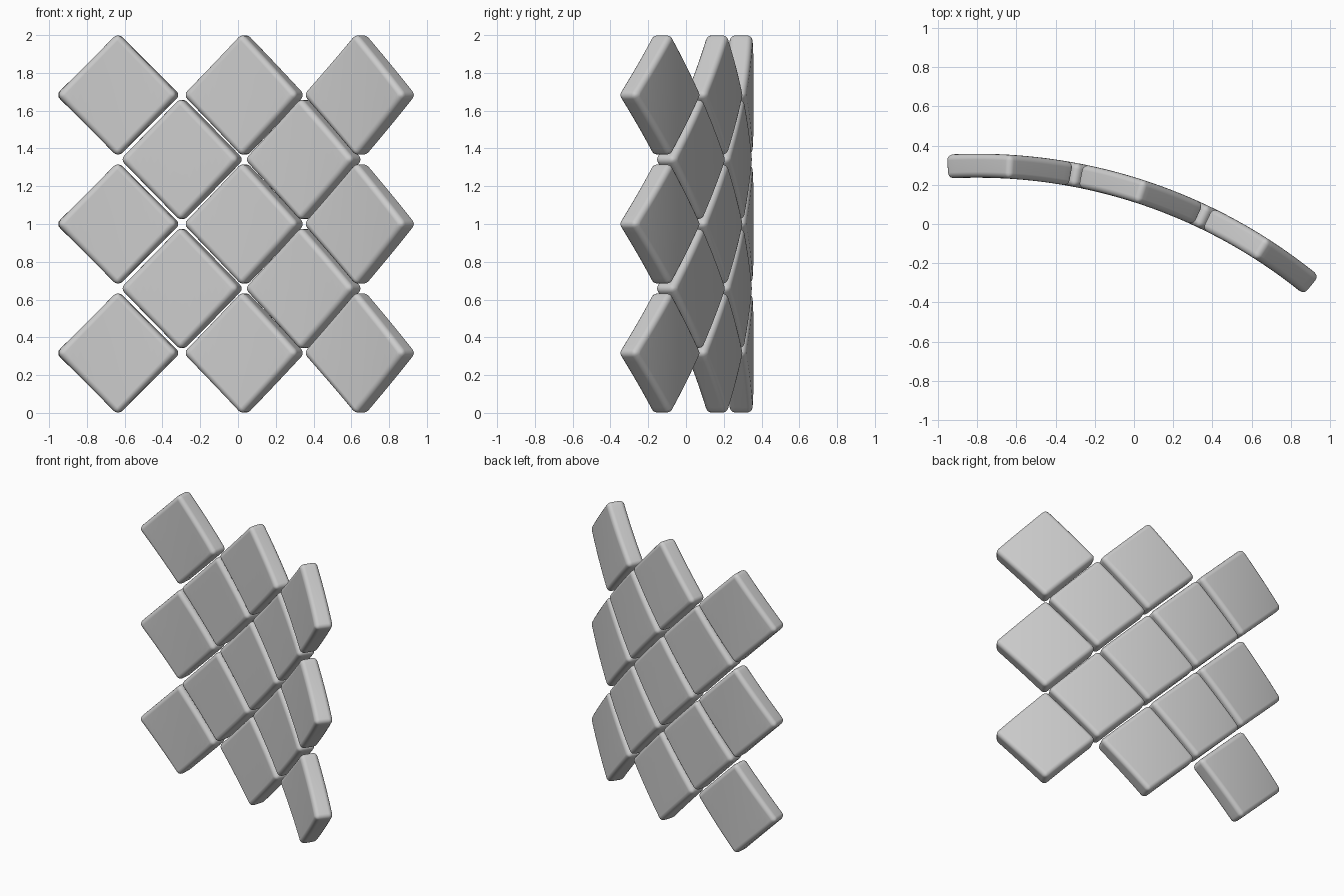
import bpy, bmesh
from math import sin, cos, sqrt, radians
from mathutils import Matrix, Vector

if "Cube" in bpy.data.objects:
    bpy.data.objects.remove(bpy.data.objects["Cube"])

STEP = 0.3415              # half pitch of the diamond lattice
SIDE, THICK, ROUND = 0.463, 0.122, 0.03
R, CX, CY = 2.69, -0.80, -2.393   # bend arc: mid radius and axis position


def curved_tile(name, s, z):
    """Rounded square tile turned on its corner and bent around the arc."""
    bm = bmesh.new()
    bmesh.ops.create_cube(bm, size=1)
    bmesh.ops.scale(bm, vec=(SIDE, THICK, SIDE), verts=bm.verts)
    bmesh.ops.bevel(bm, geom=bm.edges[:], offset=ROUND, segments=4,
                    profile=0.5, affect='EDGES', clamp_overlap=True)
    bmesh.ops.rotate(bm, cent=(0, 0, 0), verts=bm.verts,
                     matrix=Matrix.Rotation(radians(45), 3, 'Y'))
    # upright slices so the tile can follow the bend
    for i in range(-7, 8):
        bmesh.ops.bisect_plane(bm, geom=bm.verts[:] + bm.edges[:] + bm.faces[:],
                               dist=1e-5, plane_co=(i * 0.04, 0, 0),
                               plane_no=(1, 0, 0))
    for v in bm.verts:
        a, r = (s + v.co.x) / R, R + v.co.y
        v.co = Vector((CX + r * sin(a), CY + r * cos(a), v.co.z + z))
    for f in bm.faces:
        f.smooth = True
    me = bpy.data.meshes.new(name)
    bm.to_mesh(me)
    bm.free()
    ob = bpy.data.objects.new(name, me)
    bpy.context.collection.objects.link(ob)
    # keep the broad faces even in shading
    ob.modifiers.new("even_faces", 'WEIGHTED_NORMAL').keep_sharp = True


# five columns: three tiles in the even ones, two in the odd ones
for col in range(5):
    count = 3 - col % 2
    for row in range(count):
        curved_tile(f"tile_{col + 1}_{row + 1}", 0.165 + col * STEP,
                    1.0 + (row - (count - 1) / 2) * 2 * STEP)
